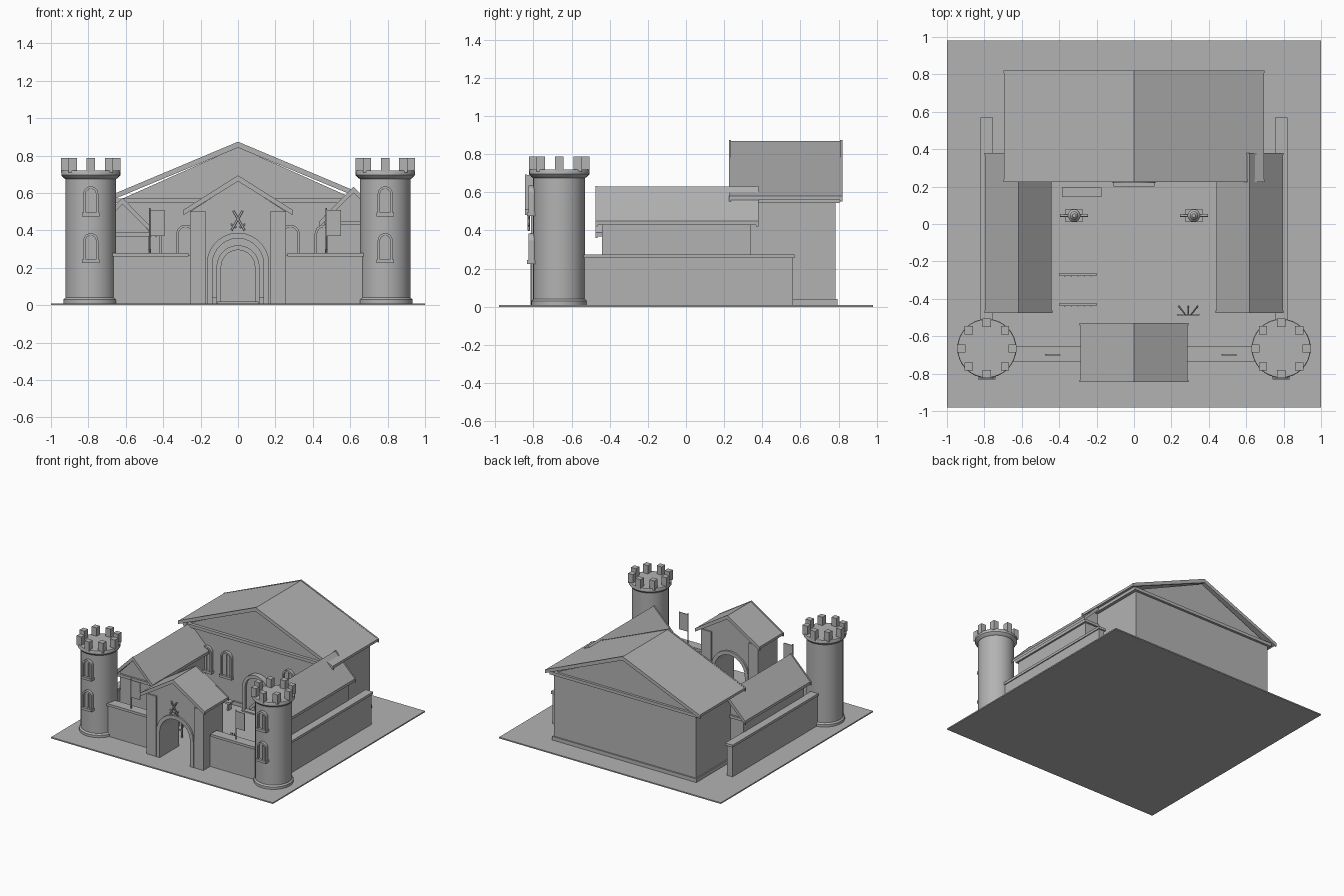
import bpy, bmesh
from math import pi, sin, cos, radians
from mathutils import Matrix

cube = bpy.data.objects.get("Cube")
if cube:
    bpy.data.objects.remove(cube, do_unlink=True)

STONE = (0.45, 0.45, 0.45, 1)
stone = bpy.data.materials.new("stone_grey")
stone.use_nodes = True
stone.diffuse_color = STONE
stone.node_tree.nodes["Principled BSDF"].inputs["Base Color"].default_value = STONE


def finish(name, bm, loc=(0, 0, 0), turn=0, smooth=False):
    bmesh.ops.recalc_face_normals(bm, faces=bm.faces)
    mesh = bpy.data.meshes.new(name)
    bm.to_mesh(mesh)
    bm.free()
    mesh.materials.append(stone)
    ob = bpy.data.objects.new(name, mesh)
    ob.location = loc
    ob.rotation_euler.z = turn
    bpy.context.collection.objects.link(ob)
    if smooth:
        bpy.ops.object.select_all(action='DESELECT')
        ob.select_set(True)
        bpy.context.view_layer.objects.active = ob
        bpy.ops.object.shade_smooth_by_angle(angle=radians(35))
    return ob


def box(name, x0, x1, y0, y1, z0, z1):
    bm = bmesh.new()
    size = Matrix.Diagonal((x1 - x0, y1 - y0, z1 - z0, 1))
    bmesh.ops.create_cube(bm, size=1, matrix=size)
    return finish(name, bm, ((x0 + x1) / 2, (y0 + y1) / 2, (z0 + z1) / 2))


def prism(name, pts, y0, y1, loc=(0, 0, 0), turn=0):
    """Extrude an (x, z) outline along y."""
    bm = bmesh.new()
    face = bm.faces.new([bm.verts.new((x, y0, z)) for x, z in pts])
    new = bmesh.ops.extrude_face_region(bm, geom=[face])["geom"]
    bmesh.ops.translate(bm, vec=(0, y1 - y0, 0),
                        verts=[v for v in new if isinstance(v, bmesh.types.BMVert)])
    return finish(name, bm, loc, turn)


def lathe(name, profile, loc, sides=32):
    bm = bmesh.new()
    rings = [[bm.verts.new((r * cos(2 * pi * i / sides), r * sin(2 * pi * i / sides), z))
              for i in range(sides)] for r, z in profile]
    for a, b in zip(rings, rings[1:]):
        for i in range(sides):
            j = (i + 1) % sides
            bm.faces.new((a[i], a[j], b[j], b[i]))
    bm.faces.new(rings[0])
    bm.faces.new(rings[-1])
    return finish(name, bm, loc, 0, True)


def arch(w, h, z0=0, n=14):
    """Round-headed outline from bottom left over to bottom right."""
    return [(-w, z0)] + [(-w * cos(pi * i / n), h - w + w * sin(pi * i / n))
                         for i in range(n + 1)] + [(w, z0)]


def arch_trim(name, w, h, t, depth, loc, turn=0):
    prism(name, arch(w, h) + arch(w - t, h - t)[::-1], -depth, depth, loc, turn)


def window(name, w, h, loc, turn=0, depth=0.02):
    arch_trim(name + "_frame", w, h, 0.013, depth, loc, turn)
    prism(name + "_pane", arch(w - 0.012, h - 0.012), -depth * 0.4, depth, loc, turn)
    prism(name + "_mullion", [(-.005, 0), (.005, 0), (.005, h - .01), (-.005, h - .01)],
          -depth * 0.7, depth, loc, turn)
    s = w + 0.006
    prism(name + "_sill", [(-s, -.015), (s, -.015), (s, .005), (-s, .005)],
          -depth * 1.3, depth, loc, turn)


def roof(name, cx, half, eave, ridge, y0, y1, t=0.02):
    """Gable roof slabs with bargeboards at both ends."""
    def band(grow, thick):
        return [(-half - grow, eave), (0, ridge + grow), (half + grow, eave),
                (half + grow, eave - thick), (0, ridge - thick), (-half - grow, eave - thick)]
    prism(name, band(0, t), y0, y1, (cx, 0, 0))
    for y in (y0, y1 - 0.012):
        prism(name + "_bargeboard", band(0.004, t + .008), y, y + 0.012, (cx, 0, 0))


def rod(name, a, b, r):
    curve = bpy.data.curves.new(name, 'CURVE')
    curve.dimensions = '3D'
    curve.bevel_depth = r
    curve.bevel_resolution = 1
    curve.use_fill_caps = True
    sp = curve.splines.new('POLY')
    sp.points.add(1)
    sp.points[0].co = (*a, 1)
    sp.points[1].co = (*b, 1)
    curve.materials.append(stone)
    bpy.context.collection.objects.link(bpy.data.objects.new(name, curve))


# Ground slab
box("ground_slab", -1, 1, -.98, .98, 0, .01)

# Great hall with pediments at both ends
prism("hall_walls", [(-.64, 0), (.64, 0), (.64, .56), (0, .845), (-.64, .56)], .265, .785)
box("hall_plinth", -.65, .65, .255, .795, 0, .04)
box("hall_cornice", -.665, .665, .24, .805, .545, .57)
roof("hall_roof", 0, .695, .58, .87, .225, .82)
arch_trim("hall_door_frame", .115, .32, .025, .03, (0, .25, 0))
prism("hall_door", arch(.09, .295), -.01, .02, (0, .25, 0))
box("hall_door_step", -.11, .11, .2, .26, 0, .02)
for x in (-.46, -.28, .28, .46):
    window("hall_window", .05, .2, (x, .26, .23))

# Side wings, the left one a little taller
for s, side, eave, ridge in ((1, "left", .45, .63), (-1, "right", .39, .57)):
    cx = s * .618
    prism(side + "_wing_walls", [(-.14, 0), (.14, 0), (.14, eave + .01), (0, ridge - .025),
                                 (-.14, eave + .01)], -.44, .34, (cx, 0, 0))
    box(side + "_wing_cornice", cx - .155, cx + .155, -.455, .355, eave - .022, eave)
    roof(side + "_wing_roof", cx, .178, eave, ridge, -.475, .38, .022)
    inner = s * .478
    turn = -s * pi / 2
    arch_trim(side + "_wing_door_frame", .06, .25, .015, .018, (inner, -.12, 0), turn)
    prism(side + "_wing_door", arch(.046, .236), -.008, .01, (inner, -.12, 0), turn)
    for y in (-.32, .08):
        window(side + "_wing_window", .035, .13, (inner, y, .17), turn, .014)

# Curtain walls, corner towers and flags
for s, side in ((1, "left"), (-1, "right")):
    def span(a, b):
        return sorted((s * a, s * b))
    box(side + "_front_wall", *span(.25, .70), -.725, -.665, 0, .265)
    box(side + "_front_wall_cap", *span(.265, .69), -.735, -.655, .26, .28)
    box(side + "_side_wall", *span(.76, .812), -.6, .56, 0, .26)
    box(side + "_side_wall_cap", *span(.753, .82), -.6, .57, .255, .275)

    tx, ty = s * .787, -.665
    lathe(side + "_tower", [(.147, 0), (.147, .03), (.136, .04), (.136, .675), (.145, .68),
                            (.158, .695), (.158, .715), (.155, .72)], (tx, ty, 0))
    for k in range(8):
        mx, my = tx + .137 * cos(k * pi / 4), ty + .137 * sin(k * pi / 4)
        box(side + "_tower_merlon", mx - .022, mx + .022, my - .022, my + .022, .71, .788)
    for z in (.24, .49):
        window(side + "_tower_window", .04, .145, (tx, ty - .135, z), 0, .025)

    fx = s * .472
    rod(side + "_flag_pole", (fx, -.7, .27), (fx, -.7, .52), .005)
    box(side + "_flag", fx, fx + .08, -.703, -.697, .37, .51)

# Gatehouse with an open passage
outline = [(-.257, 0)] + arch(.137, .36) + [(.257, 0), (.257, .5), (0, .665), (-.257, .5)]
prism("gatehouse_walls", outline, -.8, -.575)
roof("gatehouse_roof", 0, .287, .51, .69, -.845, -.53)
for y in (-.8, -.575):
    arch_trim("gate_arch_trim", .167, .387, .03, .014, (0, y, 0))
for s in (1, -1):
    a, b = sorted((s * .17, s * .257))
    box("gate_pier", a, b, -.812, -.563, 0, .5)

# Crossed-sword emblem over the gate
for s in (1, -1):
    rod("emblem_blade", (-s * .035, -.825, .4), (s * .025, -.825, .505), .006)
    rod("emblem_guard", (-s * .038, -.825, .432), (-s * .008, -.825, .415), .005)

# Training dummies in the yard
for x in (-.32, .32):
    box("dummy_base", x - .045, x + .045, .01, .08, .01, .025)
    rod("dummy_post", (x, .045, .02), (x, .045, .22), .01)
    rod("dummy_arms", (x - .075, .045, .15), (x + .075, .045, .15), .008)
    lathe("dummy_body", [(.02, .08), (.032, .1), (.034, .16), (.02, .175)], (x, .045, 0), 16)
    lathe("dummy_head", [(.01, .185), (.022, .197), (.022, .212), (.01, .225)], (x, .045, 0), 16)

# Bench and weapon racks
box("bench_seat", -.385, -.175, .145, .195, .065, .08)
for x in (-.37, -.205):
    box("bench_leg", x, x + .015, .15, .19, .01, .07)
for y in (-.27, -.43):
    for x in (-.4, -.21):
        box("rack_post", x, x + .012, y - .006, y + .006, .01, .15)
    for z in (.06, .13):
        box("rack_rail", -.4, -.198, y - .005, y + .005, z, z + .012)
    for i in range(5):
        x = -.37 + i * .035
        rod("rack_spear", (x, y - .008, .01), (x, y - .008, .19), .004)

# Spear stand
box("spear_stand", .23, .35, -.49, -.48, .08, .095)
for dx in (-.05, 0, .05):
    rod("leaning_spear", (.29 + dx, -.44, .01), (.29 + dx * .3, -.485, .2), .004)
